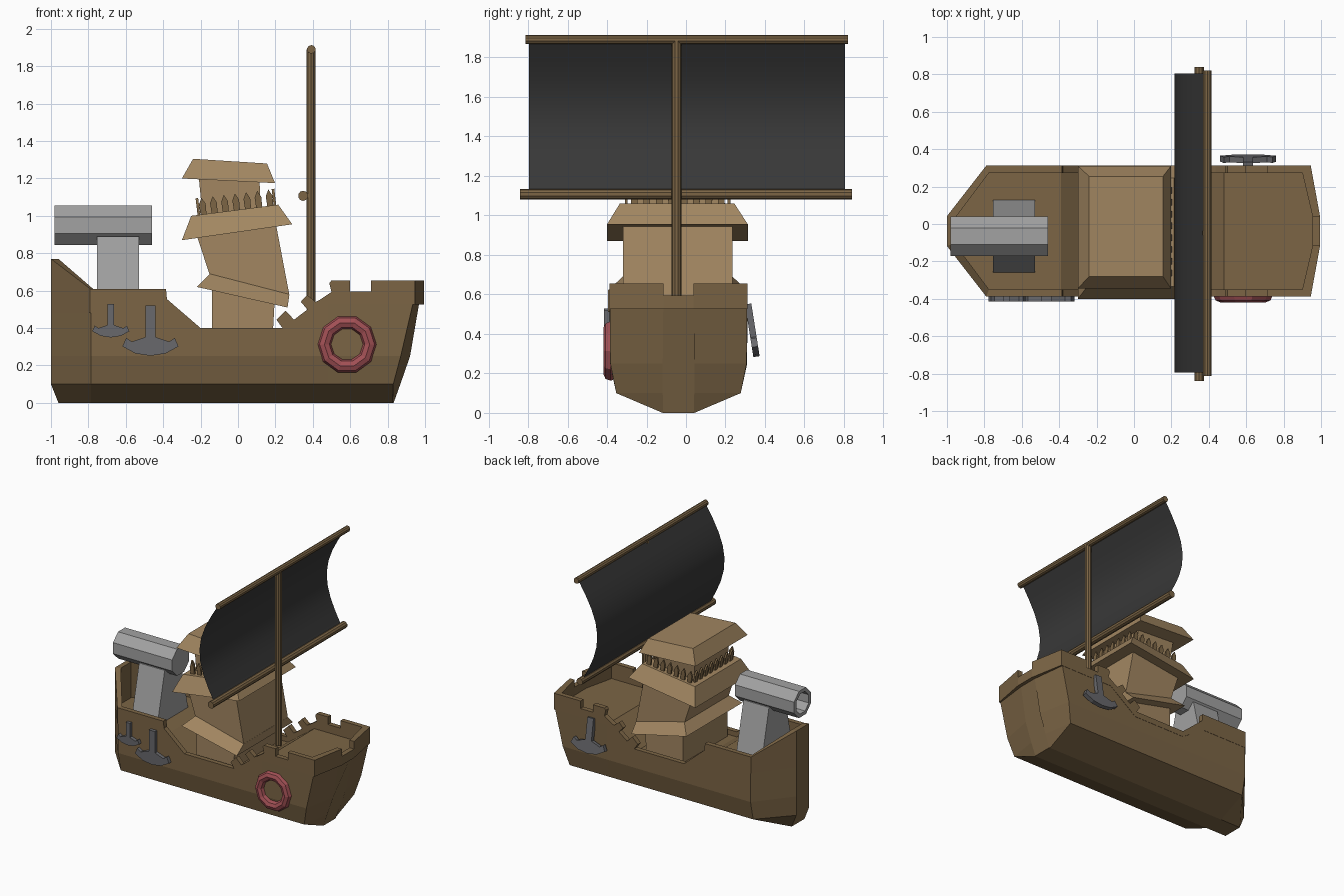
import bpy, bmesh
from math import cos, sin, pi, radians
from mathutils import Matrix, Vector

if "Cube" in bpy.data.objects:
    bpy.data.objects.remove(bpy.data.objects["Cube"])

YC = -0.038   # hull centre line


def mat(name, rgb):
    m = bpy.data.materials.new(name)
    m.diffuse_color = (*rgb, 1)
    m.use_nodes = True
    m.node_tree.nodes["Principled BSDF"].inputs["Base Color"].default_value = m.diffuse_color
    return m


WOOD = mat("dark_wood", (0.20, 0.13, 0.06))
TAN = mat("light_wood", (0.36, 0.24, 0.12))
STEEL = mat("steel", (0.36, 0.36, 0.36))
IRON = mat("iron", (0.14, 0.14, 0.15))
RED = mat("red", (0.36, 0.08, 0.09))
CLOTH = mat("black_cloth", (0.04, 0.04, 0.04))


def loft(name, rings, material, caps=True):
    """Skin equal-sized closed rings of points and cap both ends."""
    bm = bmesh.new()
    vs = [[bm.verts.new(p) for p in r] for r in rings]
    n = len(rings[0])
    for a, b in zip(vs, vs[1:]):
        for i in range(n):
            j = (i + 1) % n
            bm.faces.new((a[i], a[j], b[j], b[i]))
    if caps:
        bm.faces.new(vs[0])
        bm.faces.new(vs[-1])
    bmesh.ops.recalc_face_normals(bm, faces=bm.faces)
    me = bpy.data.meshes.new(name)
    bm.to_mesh(me)
    bm.free()
    me.materials.append(material)
    ob = bpy.data.objects.new(name, me)
    bpy.context.collection.objects.link(ob)
    return ob


def plate(name, xz, y0, y1, material):
    """Extrude an xz outline along y."""
    return loft(name, [[(x, y, z) for x, z in xz] for y in (y0, y1)], material)


def post(name, plan, zb, tops, material):
    """Upright wall piece from a plan outline with a top height per corner."""
    return loft(name, [[(x, y, zb) for x, y in plan],
                       [(x, y, t) for (x, y), t in zip(plan, tops)]], material)


def frustum(name, bl, br, tr, tl, yb, yt, material=TAN):
    """Leaning box: front-view corners plus y ranges of the bottom and top."""
    def ring(l, r, y):
        return [(l[0], y[0], l[1]), (r[0], y[0], r[1]),
                (r[0], y[1], r[1]), (l[0], y[1], l[1])]
    return loft(name, [ring(bl, br, yb), ring(tl, tr, yt)], material)


def lathe(name, axis, origin, profile, n, material, phase=0.5):
    """Rings of (distance along axis, radius) around the x, y or z axis."""
    rings = []
    for d, r in profile:
        ring = []
        for i in range(n):
            a = 2 * pi * (i + phase) / n
            u, v = r * cos(a), r * sin(a)
            p = {"x": (d, u, v), "y": (u, d, v), "z": (u, v, d)}[axis]
            ring.append(Vector(p) + Vector(origin))
        rings.append(ring)
    return loft(name, rings, material)


# Hull: cross-sections from stern to bow, each (x, half width, z) from keel to deck
sections = [[(-.96, .08, 0), (-1, .08, .1), (-1, .08, .25), (-1, .08, .485)]]
for x, deck in ((-.785, .485), (-.39, .485), (-.2, .36), (.25, .36), (.48, .53)):
    sections.append([(x, .08, 0), (x, .315, .1), (x, .348, .25), (x, .348, deck)])
sections.append([(.825, .08, 0), (.83, .315, .1), (.87, .345, .25), (.935, .348, .53)])
sections.append([(.832, .077, 0), (.868, .08, .1), (.92, .08, .25), (.968, .077, .53)])
loft("hull", [[(x, YC + w, z) for x, w, z in s] + [(x, YC - w, z) for x, w, z in s[::-1]]
              for s in sections], WOOD)

# Bulwarks with the notched and stepped rail on both sides
rail = [(-.79, .48), (-.39, .48), (-.2, .355), (.25, .355), (.48, .525), (.945, .525),
        (.945, .655), (.71, .655), (.71, .595), (.60, .595), (.60, .655), (.50, .655),
        (.488, .64), (.50, .593), (.436, .55), (.415, .54), (.37, .577), (.335, .54),
        (.372, .50), (.30, .445), (.254, .492), (.206, .444), (.238, .40), (-.2, .40),
        (-.38, .555), (-.385, .61), (-.79, .61)]
for s, side in ((-1, "front"), (1, "back")):
    plate("bulwark_" + side, rail, YC + s * .312, YC + s * .35, WOOD)
    post("stern_wall_" + side, [(-.79, YC + s * .35), (-1, YC + s * .08),
                                (-.96, YC + s * .065), (-.775, YC + s * .312)],
         .48, (.61, .77, .77, .61), WOOD)
    post("bow_wall_" + side, [(.945, YC + s * .35), (.995, YC + s * .077),
                              (.955, YC + s * .077), (.90, YC + s * .312)],
         .525, [.655] * 4, WOOD)
post("stern_wall_tip", [(-1, YC - .08), (-1, YC + .08), (-.96, YC + .065), (-.96, YC - .065)],
     .48, [.77] * 4, WOOD)
post("bow_wall_tip", [(.995, YC - .077), (.995, YC + .077), (.955, YC + .077), (.955, YC - .077)],
     .525, [.595] * 4, WOOD)

# Crooked tower
W = (-.32, .235)
frustum("tower_base", (-.14, .35), (.185, .35), (.20, .62), (-.14, .66), W, W)
frustum("tower_lower_skirt", (-.22, .62), (.265, .51), (.275, .58), (-.15, .69), (-.395, .31), W)
frustum("tower_trunk", (-.15, .68), (.275, .575), (.20, .97), (-.225, .91), W, W)
frustum("tower_balcony", (-.30, .87), (.29, .955), (.215, 1.06), (-.25, 1.0),
        (-.40, .313), (-.335, .245))
frustum("tower_cabin", (-.19, 1.0), (.12, 1.04), (.115, 1.2), (-.21, 1.21),
        (-.25, .17), (-.25, .19))
frustum("tower_roof", (-.30, 1.20), (.198, 1.175), (.155, 1.28), (-.24, 1.305),
        (-.345, .31), (-.28, .255))

# Picket fence around the tilted balcony
picket = [(-.016, 0), (.016, 0), (.018, .06), (0, .095), (-.018, .06)]
tilt = Matrix.Translation((-.005, -.042, 1.025)) @ Matrix.Rotation(radians(-7), 4, "Y")


def add_picket(x, y, turn):
    m = tilt @ Matrix.Translation((x, y, 0)) @ Matrix.Rotation(turn, 4, "Z")
    loft("picket", [[m @ Vector((u, d, v)) for u, v in picket] for d in (-.007, .007)], WOOD)


for s in (-1, 1):
    for i in range(7):
        add_picket(-.18 + .06 * i, s * .26, 0)
    for i in range(8):
        add_picket(s * .205, -.22 + .063 * i, pi / 2)

# Cannon with hollow muzzle on a tapered stand
frustum("cannon_stand", (-.755, .48), (-.53, .48), (-.53, .89), (-.755, .89),
        (-.26, .13), (-.165, .035), STEEL)
lathe("cannon_barrel", "x", (0, -.065, .95),
      [(-.46, .115), (-.98, .115), (-.98, .085), (-.60, .085)], 8, STEEL)

# Mast and yards
lathe("mast", "z", (.39, -.048, 0), [(.5, .025), (1.89, .025)], 10, WOOD)
lathe("upper_yard", "y", (.392, .004, 1.89), [(-.816, .023), (.816, .023)], 10, WOOD)
lathe("lower_yard", "y", (.348, 0, 1.107), [(-.84, .027), (.84, .027)], 10, WOOD)

# Billowing sail, a single sheet
bm = bmesh.new()
rows = []
N = 8
for i in range(N + 1):
    t = i / N
    x = .345 + .035 * t - .145 * sin(pi * t)
    z = 1.115 + .77 * t
    rows.append([bm.verts.new((x, y, z)) for y in (-.795, .805)])
for a, b in zip(rows, rows[1:]):
    bm.faces.new((a[0], a[1], b[1], b[0])).smooth = True
me = bpy.data.meshes.new("sail")
bm.to_mesh(me)
bm.free()
me.materials.append(CLOTH)
bpy.context.collection.objects.link(bpy.data.objects.new("sail", me))

# Life ring on the front side
bpy.ops.mesh.primitive_torus_add(major_segments=10, minor_segments=8, major_radius=.121,
                                 minor_radius=.037, location=(.583, -.382, .313),
                                 rotation=(pi / 2, 0, 0))
ring = bpy.context.object
ring.name = "life_ring"
ring.data.materials.append(RED)

# Anchors: two flat on the front side, one hanging tilted on the back
half = [(.027, .27), (.027, .10), (.10, .075), (.13, .095), (.15, .05), (.08, .012)]
outline = half + [(0, 0)] + [(-x, z) for x, z in half[::-1]]


def anchor(name, x, y, z, scale, lean=0):
    ob = plate(name, [(u * scale, v * scale) for u, v in outline], -.016, .016, IRON)
    ob.location = (x, y, z)
    ob.rotation_euler = (lean, 0, 0)


anchor("large_anchor", -.468, -.398, .252, 1)
anchor("small_anchor", -.68, -.398, .35, .66)
anchor("back_anchor", .61, .357, .285, 1, radians(9))
